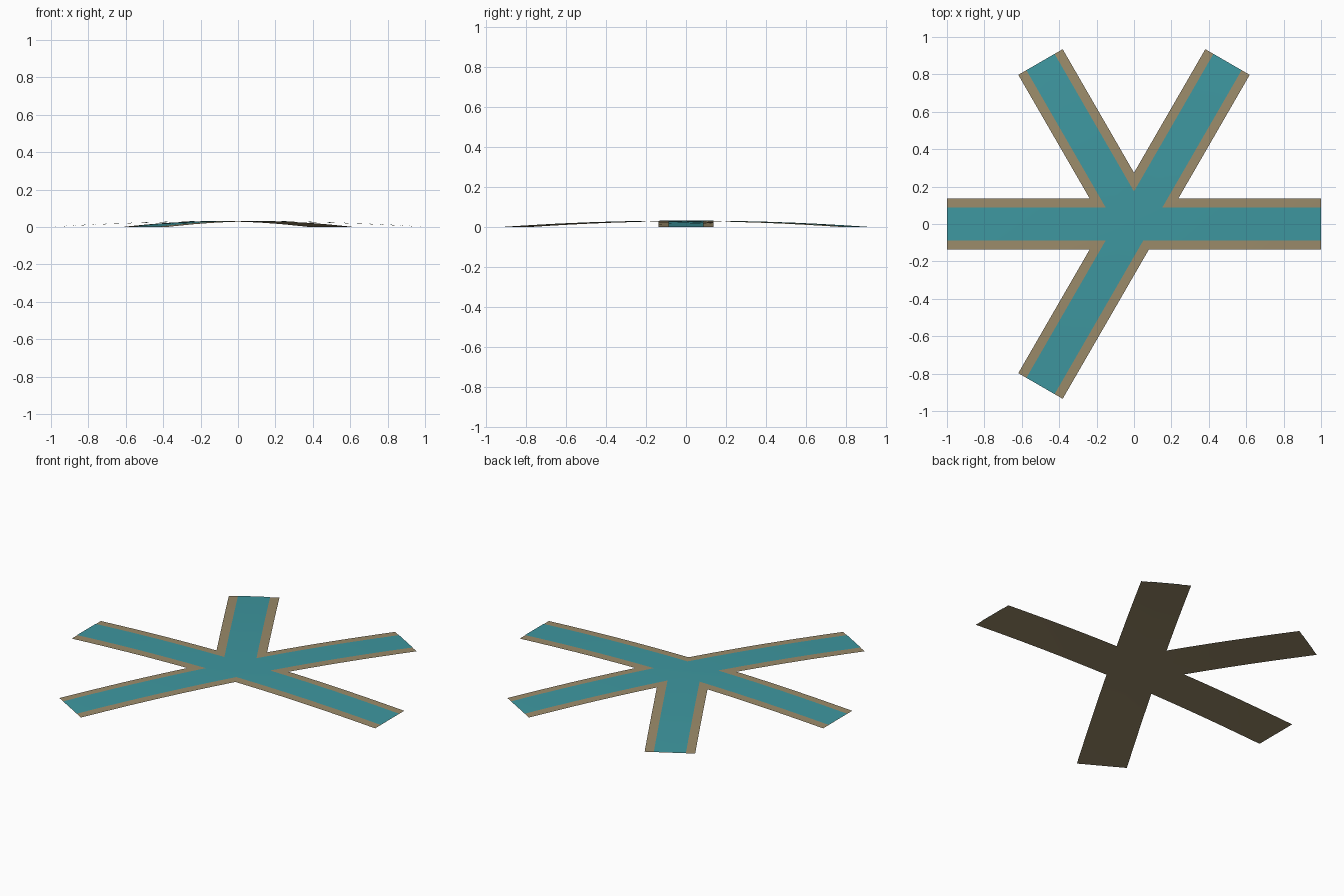
import bpy, bmesh
from math import radians, tan
from mathutils import Matrix, Vector

ARM_ANGLES = [0, 60, 120, 180, 240]
ROWS = 6
RISE = 0.031

cube = bpy.data.objects.get("Cube")
if cube:
    bpy.data.objects.remove(cube, do_unlink=True)


def make_material(name, color):
    mat = bpy.data.materials.new(name)
    mat.use_nodes = True
    mat.diffuse_color = color
    bsdf = mat.node_tree.nodes["Principled BSDF"]
    bsdf.inputs["Base Color"].default_value = color
    bsdf.inputs["Roughness"].default_value = 0.9
    return mat


def dome(x, y, lift):
    """Height of the gently domed ground."""
    return max(0.0, RISE * (1 - x * x - y * y)) + lift


def junction(name, half_width, lift, mat):
    """Five strips that meet at the hub, draped over the dome."""
    bm = bmesh.new()
    count = len(ARM_ANGLES)
    for i, angle in enumerate(ARM_ANGLES):
        turn = Matrix.Rotation(radians(angle), 3, "Z")
        gap_left = (ARM_ANGLES[(i + 1) % count] - angle) % 360
        gap_right = (angle - ARM_ANGLES[i - 1]) % 360
        # each lane starts where it meets its neighbour
        lanes = [(half_width / tan(radians(gap_right / 2)), -half_width),
                 (0, 0),
                 (half_width / tan(radians(gap_left / 2)), half_width)]
        rows = []
        for r in range(ROWS + 1):
            t = r / ROWS
            row = []
            for start, side in lanes:
                p = turn @ Vector((start + (1 - start) * t, side, 0))
                p.z = dome(p.x, p.y, lift)
                row.append(bm.verts.new(p))
            rows.append(row)
        for a, b in zip(rows, rows[1:]):
            for k in range(2):
                bm.faces.new((a[k], b[k], b[k + 1], a[k + 1]))
    bmesh.ops.remove_doubles(bm, verts=bm.verts, dist=0.0005)
    for face in bm.faces:
        face.smooth = True
    mesh = bpy.data.meshes.new(name)
    bm.to_mesh(mesh)
    bm.free()
    mesh.materials.append(mat)
    obj = bpy.data.objects.new(name, mesh)
    bpy.context.collection.objects.link(obj)
    return obj


# Sandy bed and banks, with the water laid on top
junction("river_banks", 0.137, 0.0, make_material("sandy brown", (0.33, 0.26, 0.145, 1)))
junction("river_water", 0.087, 0.002, make_material("teal water", (0.048, 0.31, 0.35, 1)))
